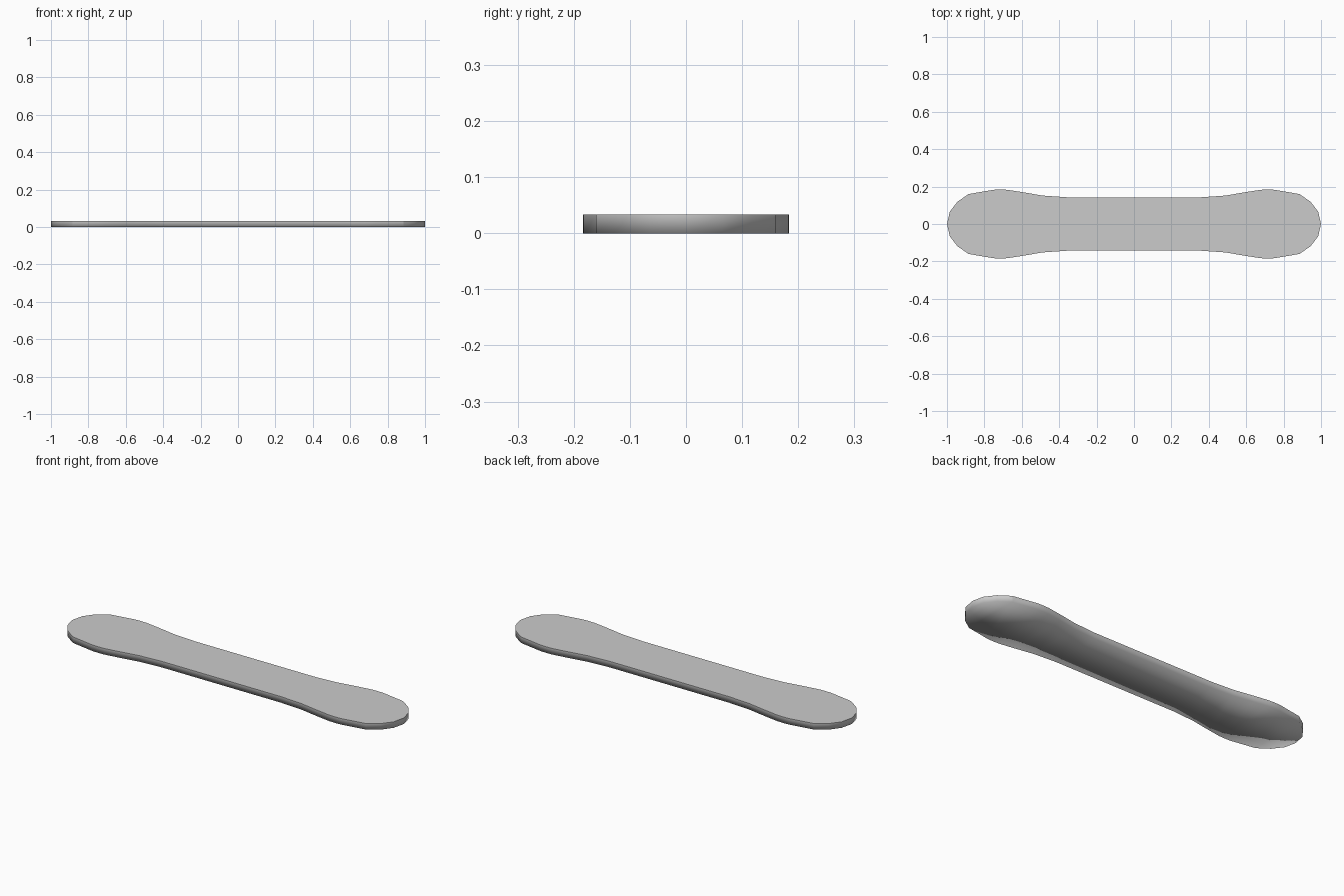
import bpy, bmesh

if "Cube" in bpy.data.objects:
    bpy.data.objects.remove(bpy.data.objects["Cube"])

THICKNESS = 0.033

# Quarter outline, from the middle of the right tip to the narrow waist
quarter = [(1.0, 0.0), (0.985, 0.065), (0.945, 0.118), (0.885, 0.16),
           (0.75, 0.183), (0.715, 0.184), (0.68, 0.183), (0.60, 0.171),
           (0.49, 0.152), (0.36, 0.143)]

# Mirror the quarter into a closed counter-clockwise outline
half = quarter + [(-x, y) for x, y in reversed(quarter)]
outline = half + [(x, -y) for x, y in reversed(half[1:-1])]

# Flat bar with widened rounded ends
bm = bmesh.new()
low = [bm.verts.new((x, y, 0)) for x, y in outline]
high = [bm.verts.new((x, y, THICKNESS)) for x, y in outline]
n = len(outline)
for i in range(n):
    j = (i + 1) % n
    bm.faces.new((low[i], low[j], high[j], high[i]))

# Caps as cross strips between opposite edge points
for ring in (low, high):
    m = n // 2
    for i in range(m):
        a, b, c, d = ring[i], ring[i + 1], ring[(n - i - 1) % n], ring[(n - i) % n]
        corners = list(dict.fromkeys((a, b, c, d)))
        bm.faces.new(corners)
bmesh.ops.recalc_face_normals(bm, faces=bm.faces)

# Smooth underside and rim, crisp top edge and end corners
for f in bm.faces:
    f.smooth = True
for e in bm.edges:
    zs = [v.co.z for v in e.verts]
    top_rim = min(zs) > 0 and any(abs(f.normal.z) < 0.5 for f in e.link_faces)
    corner = zs[0] != zs[1] and abs(abs(e.verts[0].co.x) - 0.885) < 1e-4
    if top_rim or corner:
        e.smooth = False

mesh = bpy.data.meshes.new("flat_bar")
bm.to_mesh(mesh)
bm.free()
bar = bpy.data.objects.new("flat_bar", mesh)
bpy.context.collection.objects.link(bar)
